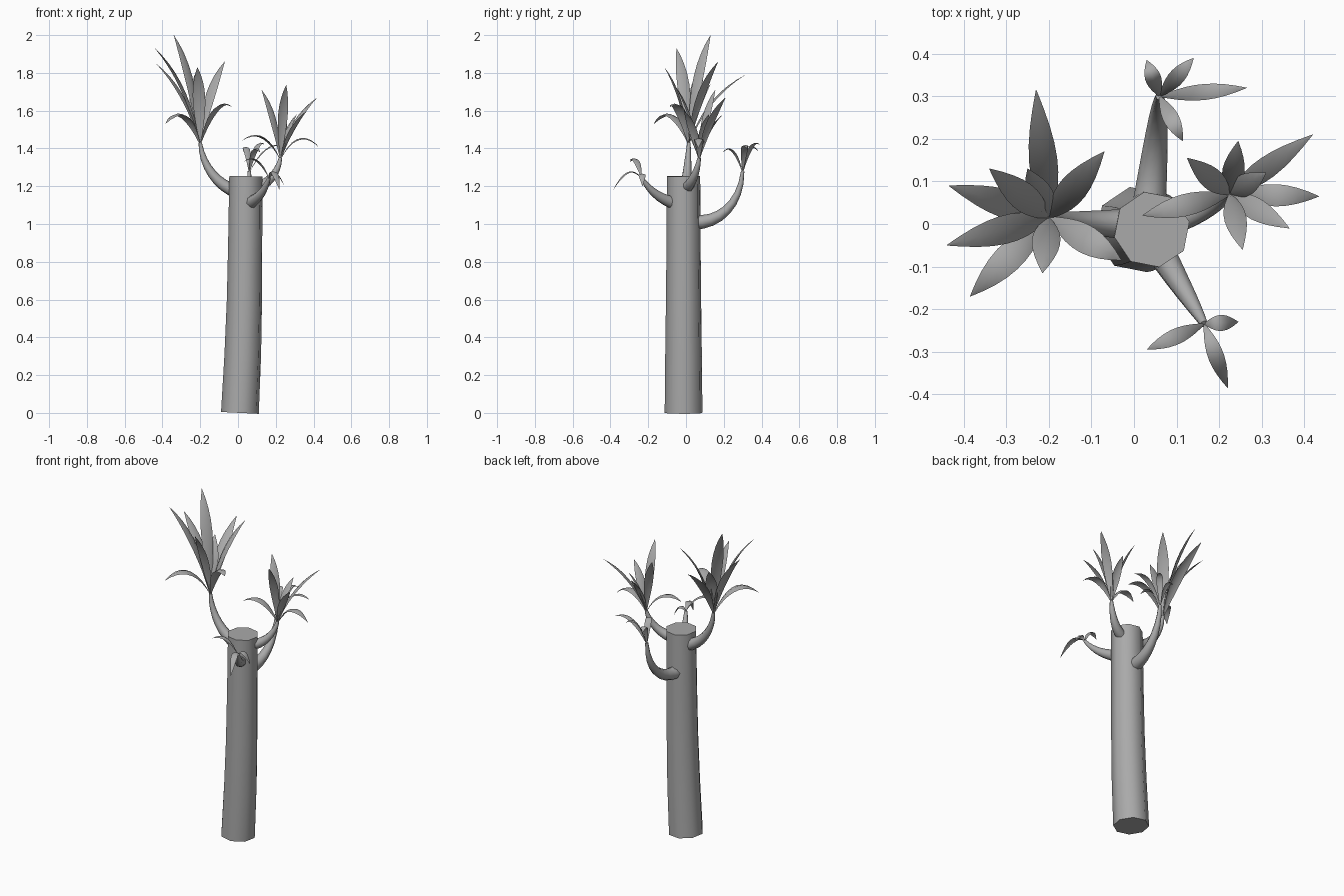
import bpy, bmesh, math
from mathutils import Vector

cube = bpy.data.objects.get("Cube")
if cube:
    bpy.data.objects.remove(cube, do_unlink=True)

grey = bpy.data.materials.new("plain grey")
grey.use_nodes = True
colour = (0.4, 0.4, 0.4, 1)
grey.diffuse_color = colour
grey.node_tree.nodes["Principled BSDF"].inputs["Base Color"].default_value = colour


def finish(name, bm):
    """Turn a bmesh into a smooth shaded object."""
    mesh = bpy.data.meshes.new(name)
    bm.to_mesh(mesh)
    bm.free()
    mesh.materials.append(grey)
    obj = bpy.data.objects.new(name, mesh)
    bpy.context.collection.objects.link(obj)
    bpy.ops.object.select_all(action="DESELECT")
    obj.select_set(True)
    bpy.context.view_layer.objects.active = obj
    bpy.ops.object.shade_smooth_by_angle(angle=math.radians(50))
    return obj


def tube(name, path, radii, sides=8, spin=0.0):
    """Capped tapering tube through the path points."""
    path = [Vector(p) for p in path]
    bm = bmesh.new()
    rings = []
    for i, p in enumerate(path):
        tangent = path[min(i + 1, len(path) - 1)] - path[max(i - 1, 0)]
        turn = Vector((0, 0, 1)).rotation_difference(tangent.normalized())
        ring = []
        for k in range(sides):
            a = spin + math.tau * k / sides
            offset = Vector((math.cos(a), math.sin(a), 0)) * radii[i]
            ring.append(bm.verts.new(p + turn @ offset))
        rings.append(ring)
    for low, high in zip(rings, rings[1:]):
        for k in range(sides):
            n = (k + 1) % sides
            bm.faces.new((low[k], low[n], high[n], high[k]))
    bm.faces.new(rings[0][::-1])
    bm.faces.new(rings[-1])
    return finish(name, bm)


def bezier(points, t):
    """Point on a curve of any degree."""
    points = [Vector(p) for p in points]
    while len(points) > 1:
        points = [a.lerp(b, t) for a, b in zip(points, points[1:])]
    return points[0]


def branch(name, controls, base_radius, tip_radius=0.009):
    steps = [i / 8 for i in range(9)]
    radii = [tip_radius + (base_radius - tip_radius) * (1 - t) ** 0.9 for t in steps]
    tube(name, [bezier(controls, t) for t in steps], radii)


def crown(name, base, tips, half_width):
    """Tuft of folded blades; each tip is x, y, z and the arch above it."""
    bm = bmesh.new()
    base = Vector(base)
    rows = 9
    for x, y, z, arch in tips:
        reach = Vector((x, y, z)) - base
        flat = Vector((reach.x, reach.y, 0))
        side = Vector((-flat.y, flat.x, 0)).normalized()
        if arch:
            bend = base + flat * 0.45 + Vector((0, 0, max(reach.z, 0) + arch))
        else:
            bend = base + flat * 0.3 + Vector((0, 0, reach.z * 0.65))
        controls = (base, bend, base + reach)
        previous = None
        for i in range(rows + 1):
            t = i / rows
            p = bezier(controls, t)
            along = bezier(controls, min(t + 0.02, 1)) - bezier(controls, max(t - 0.02, 0))
            normal = along.cross(side).normalized()
            w = half_width * (0.1 * (1 - t) + math.sin(math.pi * t ** 1.1) ** 0.9 if i < rows else 0.02)
            row = [bm.verts.new(p + side * w * s + normal * w * 0.3 * (1 - abs(s)))
                   for s in (-1, 0, 1)]
            if previous:
                for k in range(2):
                    bm.faces.new((previous[k], previous[k + 1], row[k + 1], row[k]))
            previous = row
    finish(name, bm)


# Trunk
tube("trunk",
     [(0.01, -0.013, 0), (0.025, -0.013, 0.3), (0.034, -0.013, 0.6),
      (0.038, -0.013, 0.9), (0.042, -0.013, 1.253)],
     [0.102, 0.099, 0.095, 0.092, 0.09], spin=0.2)

# Branches
branch("right_branch", [(0.0, 0.0, 1.17), (-0.11, 0.0, 1.2), (-0.19, 0.01, 1.31), (-0.2, 0.015, 1.43)], 0.037)
branch("left_branch", [(0.07, 0.0, 1.19), (0.16, 0.02, 1.2), (0.21, 0.06, 1.27), (0.225, 0.07, 1.35)], 0.034)
branch("front_branch", [(0.06, -0.06, 1.11), (0.1, -0.13, 1.13), (0.14, -0.19, 1.17), (0.165, -0.235, 1.245)], 0.036)
branch("back_branch", [(0.035, 0.04, 1.01), (0.05, 0.17, 1.0), (0.06, 0.29, 1.1), (0.06, 0.3, 1.28)], 0.04)

# Leaf crowns
crown("right_crown", (-0.2, 0.015, 1.42), [
    (-0.23, 0.315, 1.79, 0), (-0.07, 0.17, 1.86, 0), (-0.34, 0.13, 2.0, 0),
    (-0.435, 0.09, 1.85, 0), (-0.44, -0.05, 1.93, 0), (-0.385, -0.17, 1.53, 0.13),
    (-0.215, -0.115, 1.83, 0), (-0.03, -0.085, 1.62, 0.06), (-0.25, 0.13, 1.74, 0)], 0.032)
crown("left_crown", (0.225, 0.07, 1.34), [
    (0.42, 0.21, 1.67, 0), (0.435, 0.065, 1.4, 0.12), (0.365, -0.01, 1.6, 0),
    (0.255, -0.06, 1.735, 0), (0.02, 0.02, 1.44, 0.08), (0.125, 0.155, 1.71, 0),
    (0.245, 0.195, 1.58, 0), (0.31, 0.12, 1.58, 0)], 0.025)
crown("front_crown", (0.165, -0.235, 1.24), [
    (0.03, -0.295, 1.33, 0.05), (0.22, -0.385, 1.18, 0.09), (0.245, -0.23, 1.2, 0.06)], 0.018)
crown("back_crown", (0.06, 0.3, 1.27), [
    (0.03, 0.385, 1.38, 0.08), (0.14, 0.39, 1.42, 0.04),
    (0.265, 0.32, 1.4, 0.06), (0.115, 0.195, 1.38, 0.06)], 0.018)
